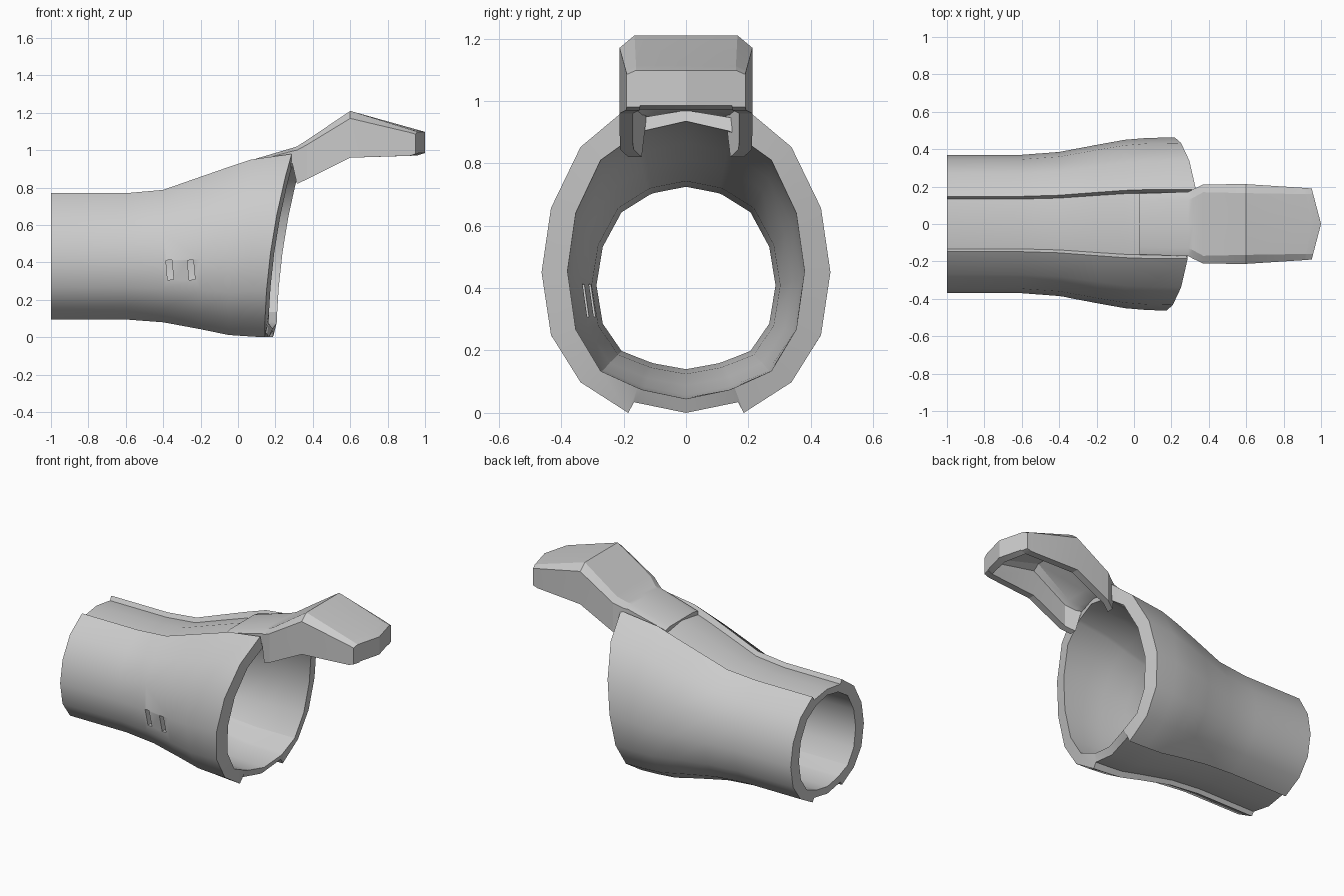
import bpy, bmesh, math

if "Cube" in bpy.data.objects:
    bpy.data.objects.remove(bpy.data.objects["Cube"])

def loft(name, rings, closed=False, angle=30):
    """Skin a list of equal-length rings; cap the ends or join last to first."""
    bm = bmesh.new()
    vs = [[bm.verts.new(p) for p in r] for r in rings]
    n = len(vs[0])
    pairs = list(zip(vs, vs[1:]))
    if closed:
        pairs.append((vs[-1], vs[0]))
    for a, b in pairs:
        for i in range(n):
            j = (i + 1) % n
            bm.faces.new((a[i], a[j], b[j], b[i]))
    if not closed:
        # end caps as quads across the mirrored U-shaped section
        for r in (vs[0], vs[-1]):
            h = n // 2
            for i in range(h):
                j = (i + 1) % h
                if j:
                    bm.faces.new((r[i], r[j], r[n - 1 - j], r[n - 1 - i]))
    bmesh.ops.recalc_face_normals(bm, faces=bm.faces)
    me = bpy.data.meshes.new(name)
    bm.to_mesh(me)
    bm.free()
    ob = bpy.data.objects.new(name, me)
    bpy.context.collection.objects.link(ob)
    bpy.ops.object.select_all(action='DESELECT')
    ob.select_set(True)
    bpy.context.view_layer.objects.active = ob
    bpy.ops.object.shade_smooth_by_angle(angle=math.radians(angle))
    return ob

# Half sections, top centre to bottom centre: (fraction of half width, of height)
OUTER = [(0, .99), (.36, .962), (.40, 1), (.73, .87), (.935, .67), (1, .46),
         (.935, .255), (.73, .1), (.40, 0), (.36, .035), (0, 0)]
INNER = [(0, 1), (.36, .965), (.41, .955), (.72, .86), (.93, .67), (1, .46),
         (.93, .25), (.72, .1), (.41, .04), (.36, .032), (0, 0)]

# Sleeve stations: x, half width, bottom z, top z (last one is the slanted rim)
STATIONS = [(-1, .37, .095, .77), (-.6, .37, .095, .77), (-.4, .385, .08, .788),
            (-.2, .423, .043, .858), (-.05, .45, .012, .91), (.07, .46, .004, .95),
            (None, .463, 0, .98)]

def sleeve_ring(st, profile, inset_y, inset_z, push):
    x, w, lo, hi = st
    w, lo, hi = w - inset_y, lo + inset_z, hi - inset_z
    half = [(f * w, lo + g * (hi - lo)) for f, g in profile]
    pts = half + [(-y, z) for y, z in half[-2:0:-1]]
    out = []
    for y, z in pts:
        side = max(-1, min(1, y / .15))
        px = .165 + .15 * z * z + .022 * side + push if x is None else x
        out.append((px, y, z))
    return out

# Sleeve: outer skin, front rim, inner skin, back rim
rings = [sleeve_ring(s, OUTER, 0, 0, 0) for s in STATIONS]
rings += [sleeve_ring(s, INNER, .083, .045, .02) for s in reversed(STATIONS)]
sleeve = loft("sleeve", rings, closed=True)

# Two strap slots on the front side
for i, x in enumerate((-.365, -.25)):
    bpy.ops.mesh.primitive_cube_add(size=1, location=(x, -.37, .36),
                                    rotation=(0, math.radians(-5), 0))
    cutter = bpy.context.object
    cutter.name = f"slot_cutter_{i + 1}"
    cutter.scale = (.032, .3, .105)
    cutter.hide_render = True
    cutter.hide_viewport = True
    cutter.display_type = 'WIRE'
    mod = sleeve.modifiers.new("slot", 'BOOLEAN')
    mod.operation = 'DIFFERENCE'
    mod.solver = 'EXACT'
    mod.object = cutter

# Hand guard stations: x, half width, side bottom, shoulder z,
# flat half width, top z, inner roof z, bulge of the centre
GUARD = [(.03, .163, .88, .925, .12, .935, .90, 0),
         (.29, .172, .93, .995, .13, 1.012, .965, 0),
         (.315, .185, .82, 1.0, .14, 1.02, .97, 0),
         (.37, .212, .845, 1.03, .17, 1.055, 1.0, 0),
         (.6, .213, .96, 1.17, .165, 1.21, 1.15, 0),
         (.91, .193, .97, 1.097, .16, 1.112, 1.06, .04),
         (.918, .192, .97, 1.095, .16, 1.11, .972, .04),
         (.95, .19, .98, 1.085, .16, 1.098, .985, .05)]

def guard_ring(st):
    x, w, b, s, t, top, roof, bulge = st
    k = min(.043, w * .3)
    shoulder_in = max(b + .001, roof - (top - s) * .7) if roof - b > .02 else roof
    outer = [(0, top), (t, top), (w, s), (w, b)]
    inner = [(w - k, b), (w - k, shoulder_in), (t - k * .8, roof), (0, roof)]
    right = outer + inner
    left = [(-y, z) for y, z in right[-2:0:-1]]
    return [(x + bulge * (1 - abs(y) / w), y, z) for y, z in right + left]

def guard_loft():
    rings = [guard_ring(s) for s in GUARD]
    ob_rings = rings
    bm = bmesh.new()
    vs = [[bm.verts.new(p) for p in r] for r in ob_rings]
    n = len(vs[0])
    for a, b in zip(vs, vs[1:]):
        for i in range(n):
            j = (i + 1) % n
            bm.faces.new((a[i], a[j], b[j], b[i]))
    # end caps: strips between the outer and inner line of the section
    for r in (vs[0], vs[-1]):
        for i in range(3):
            bm.faces.new((r[i], r[i + 1], r[6 - i], r[7 - i]))
            m = lambda q: r[(n - q) % n] if q < 7 else r[7]
            bm.faces.new((m(i), m(i + 1), m(6 - i), m(7 - i)))
    bmesh.ops.recalc_face_normals(bm, faces=bm.faces)
    me = bpy.data.meshes.new("hand_guard")
    bm.to_mesh(me)
    bm.free()
    ob = bpy.data.objects.new("hand_guard", me)
    bpy.context.collection.objects.link(ob)
    bpy.ops.object.select_all(action='DESELECT')
    ob.select_set(True)
    bpy.context.view_layer.objects.active = ob
    bpy.ops.object.shade_smooth_by_angle(angle=math.radians(22))

guard_loft()
